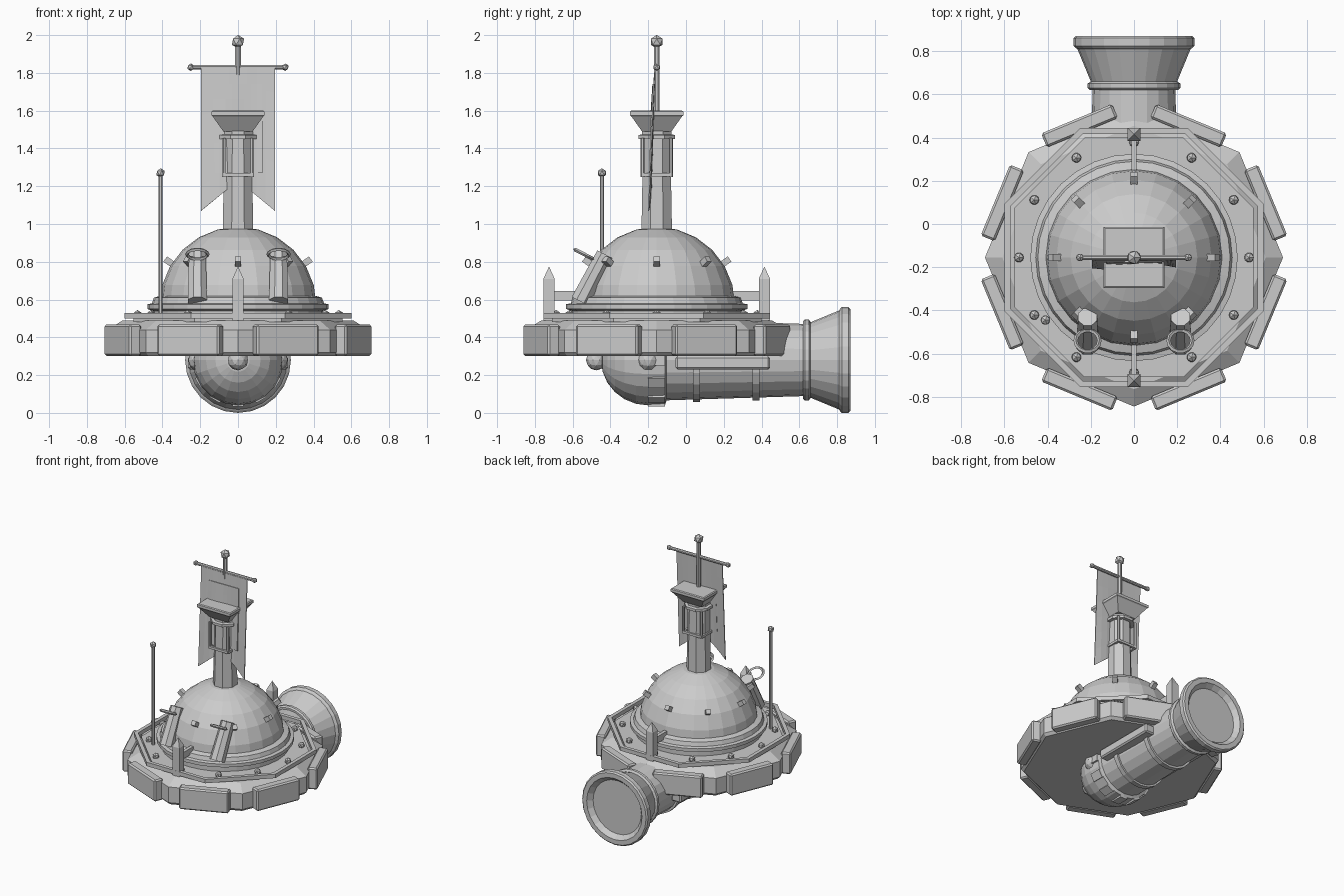
import bpy, bmesh, math
from mathutils import Vector, Matrix

if "Cube" in bpy.data.objects:
    bpy.data.objects.remove(bpy.data.objects["Cube"])

CY = -0.155   # y of the hull axis
TZ = 0.28     # height of the exhaust axis
rad = math.radians


def finish(name, bm):
    bmesh.ops.recalc_face_normals(bm, faces=bm.faces)
    me = bpy.data.meshes.new(name)
    bm.to_mesh(me)
    bm.free()
    ob = bpy.data.objects.new(name, me)
    bpy.context.collection.objects.link(ob)
    return ob


def lathe(name, profile, n, mat, start=0.0):
    """Spin (radius, height) points around local z; zero radius closes to a point."""
    bm = bmesh.new()
    rings = []
    for r, z in profile:
        k = 1 if r == 0 else n
        rings.append([bm.verts.new((r * math.cos(start + 2 * math.pi * i / n),
                                    r * math.sin(start + 2 * math.pi * i / n), z)) for i in range(k)])
    for a, b in zip(rings, rings[1:]):
        for i in range(n):
            j = (i + 1) % n
            q = [a[i % len(a)], a[j % len(a)], b[j % len(b)], b[i % len(b)]]
            q = list(dict.fromkeys(q))
            if len(q) > 2:
                bm.faces.new(q)
    bm.transform(mat)
    return finish(name, bm)


def box(name, size, mat, bevel=0.0):
    bm = bmesh.new()
    bmesh.ops.create_cube(bm, size=1, matrix=Matrix.Diagonal((*size, 1)))
    if bevel:
        bmesh.ops.bevel(bm, geom=bm.edges[:], offset=bevel, segments=1, affect='EDGES')
    bm.transform(mat)
    return finish(name, bm)


def rod(name, p, q, r, n=8, r2=None):
    p, q = Vector(p), Vector(q)
    d = q - p
    mat = Matrix.Translation(p) @ d.to_track_quat('Z', 'Y').to_matrix().to_4x4()
    return lathe(name, [(0, 0), (r, 0), (r2 or r, d.length), (0, d.length)], n, mat, math.pi / n)


def ball(name, loc, r, sub=1):
    bm = bmesh.new()
    bmesh.ops.create_icosphere(bm, subdivisions=sub, radius=r)
    bm.transform(Matrix.Translation(loc))
    return finish(name, bm)


def spoke(deg, r, z):
    """Frame on the hull axis with local x pointing outwards."""
    return Matrix.Translation((0, CY, 0)) @ Matrix.Rotation(rad(deg), 4, 'Z') @ Matrix.Translation((r, 0, z))


HULL = Matrix.Translation((0, CY, 0))
P8 = math.pi / 8

# Octagonal hull, deck rail and armour plates
lathe("hull_deck", [(0, .30), (.67, .30), (.69, .32), (.69, .44), (.61, .49), (0, .49)], 8, HULL)
lathe("deck_plinth", [(0, .48), (.60, .48), (.60, .505), (0, .505)], 8, HULL, P8)
lathe("deck_rail", [(.62, .50), (.65, .50), (.65, .53), (.62, .53), (.62, .50)], 8, HULL, P8)
for k in range(8):
    box("armour_plate", (.07, .355, .165), spoke(22.5 + 45 * k, .66, .385), .01)
for k in range(12):
    m = spoke(30 * k, .533, .52)
    ball("deck_rivet", m.translation, .025)

# Dome with stepped collar
lathe("dome_collar", [(0, .50), (.45, .50), (.45, .54), (.48, .55), (.48, .575), (.455, .58),
                      (.445, .61), (.41, .62), (0, .62)], 32, HULL)
dome = [(.415 * math.cos(rad(a)), .57 + .415 * math.sin(rad(a))) for a in range(0, 90, 15)]
lathe("dome", [(0, .57)] + dome + [(0, .985)], 24, HULL)
for k in range(8):
    box("dome_stud", (.05, .034, .034), spoke(45 * k, .365, .80) @ Matrix.Rotation(rad(-35), 4, 'Y'))

# Pointed posts fore and aft with braces to the collar
for s in (-90, 90):
    lathe("pointed_post", [(0, .48), (.042, .48), (.042, .71), (0, .775)], 4, spoke(s, .57, 0), math.pi / 4)
    box("post_brace", (.19, .025, .05), spoke(s, .48, .62))

# Whip antenna
rod("antenna", (-.41, -.445, .49), (-.41, -.445, 1.27), .012)
ball("antenna_tip", (-.41, -.445, 1.27), .025)

# Tower: octagonal shaft, collar, square flared platform
lathe("tower_shaft", [(0, .93), (.088, .93), (.078, 1.45), (.105, 1.45), (.105, 1.47), (.085, 1.475),
                      (.085, 1.51), (0, 1.51)], 8, HULL, P8)
lathe("tower_flare", [(0, 1.49), (.11, 1.49), (.19, 1.57), (.2, 1.575), (.2, 1.595), (.19, 1.60), (0, 1.60)],
      4, HULL, math.pi / 4)
for k in range(4):
    m = spoke(45 + 90 * k, .107, 0)
    x, y, _ = m.translation
    rod("tower_bar", (x, y, 1.25), (x, y, 1.455), .01, 6)
    box("tower_bracket", (.018, .16, .018), spoke(90 * k, .076, 1.26))

# Mast, crossbar and finials
rod("mast", (0, CY, 1.59), (0, CY, 1.96), .016)
ball("mast_finial", (0, CY, 1.965), .036)
rod("crossbar", (-.25, CY, 1.83), (.25, CY, 1.83), .012)
for s in (-1, 1):
    ball("crossbar_finial", (s * .25, CY, 1.83), .02)


# Swallow-tailed cloth that drifts forward toward its lower edge
def cloth(name, half, top, side, notch, off, thick):
    bm = bmesh.new()
    n, m = 8, 6
    g = []
    for i in range(n + 1):
        u = -1 + 2 * i / n
        low = notch + (side - notch) * abs(u)
        col = []
        for j in range(m + 1):
            z = top + (low - top) * j / m
            t = (1.82 - z) / .75
            col.append(bm.verts.new((u * half, CY - .01 - .035 * t + .012 * t * math.sin(3 * u) + off, z)))
        g.append(col)
    for i in range(n):
        for j in range(m):
            bm.faces.new((g[i][j], g[i + 1][j], g[i + 1][j + 1], g[i][j + 1]))
    ob = finish(name, bm)
    sol = ob.modifiers.new("thickness", 'SOLIDIFY')
    sol.thickness = thick
    sol.offset = 0


cloth("banner", .195, 1.825, 1.07, 1.23, 0, .006)
cloth("banner_panel", .13, 1.74, 1.27, 1.27, -.004, .008)

# Twin leaning stacks with open hoops at the top
for s in (-1, 1):
    rod("stack", (s * .215, -.56, .59), (s * .215, -.43, .84), .055, 8, .048)
    axis = Vector((0, .13, .25))
    hoop = [(.055 + .01 * math.cos(a), .01 * math.sin(a)) for a in [i * math.pi / 2 for i in range(5)]]
    mat = Matrix.Translation((s * .215, -.54, .84)) @ axis.to_track_quat('Z', 'Y').to_matrix().to_4x4()
    lathe("stack_hoop", hoop, 14, mat)

# Exhaust: lathed along +y, bulb in front and flared bell behind
TUBE = Matrix.Translation((0, 0, TZ)) @ Matrix.Rotation(rad(-90), 4, 'X')
bulb = [(.24 * math.cos(rad(a)), -.20 - .25 * math.sin(rad(a))) for a in (75, 60, 45, 30, 15, 0)]
lathe("engine_bulb", [(0, -.45)] + bulb + [(.235, -.11), (.205, -.10), (0, -.10)], 20, TUBE)
lathe("exhaust_tube", [(0, -.15), (.215, -.15), (.19, .66), (0, .66)], 20, TUBE)
for y, r in ((.055, .222), (.37, .214)):
    lathe("tube_band", [(.18, y - .018), (r, y - .018), (r, y + .018), (.18, y + .018)], 20, TUBE)
lathe("exhaust_bell", [(0, .62), (.205, .62), (.215, .63), (.215, .65), (.20, .66), (.262, .81), (.27, .815),
                       (.28, .825), (.28, .86), (.27, .87), (.235, .87), (.205, .835), (0, .835)], 24, TUBE)
for k in range(12):
    m = (TUBE @ Matrix.Rotation(rad(30 * k), 4, 'Z') @ Matrix.Translation((.228, 0, -.155)))
    box("clamp_tooth", (.035, .06, .09), m)
ball("engine_nose", (0, -.475, .28), .055, 2)
for s in (-1, 1):
    ball("engine_side_boss", (s * .205, -.20, .28), .06, 2)
    box("side_duct", (.08, .50, .07), Matrix.Translation((s * .225, .195, .265)), .01)
